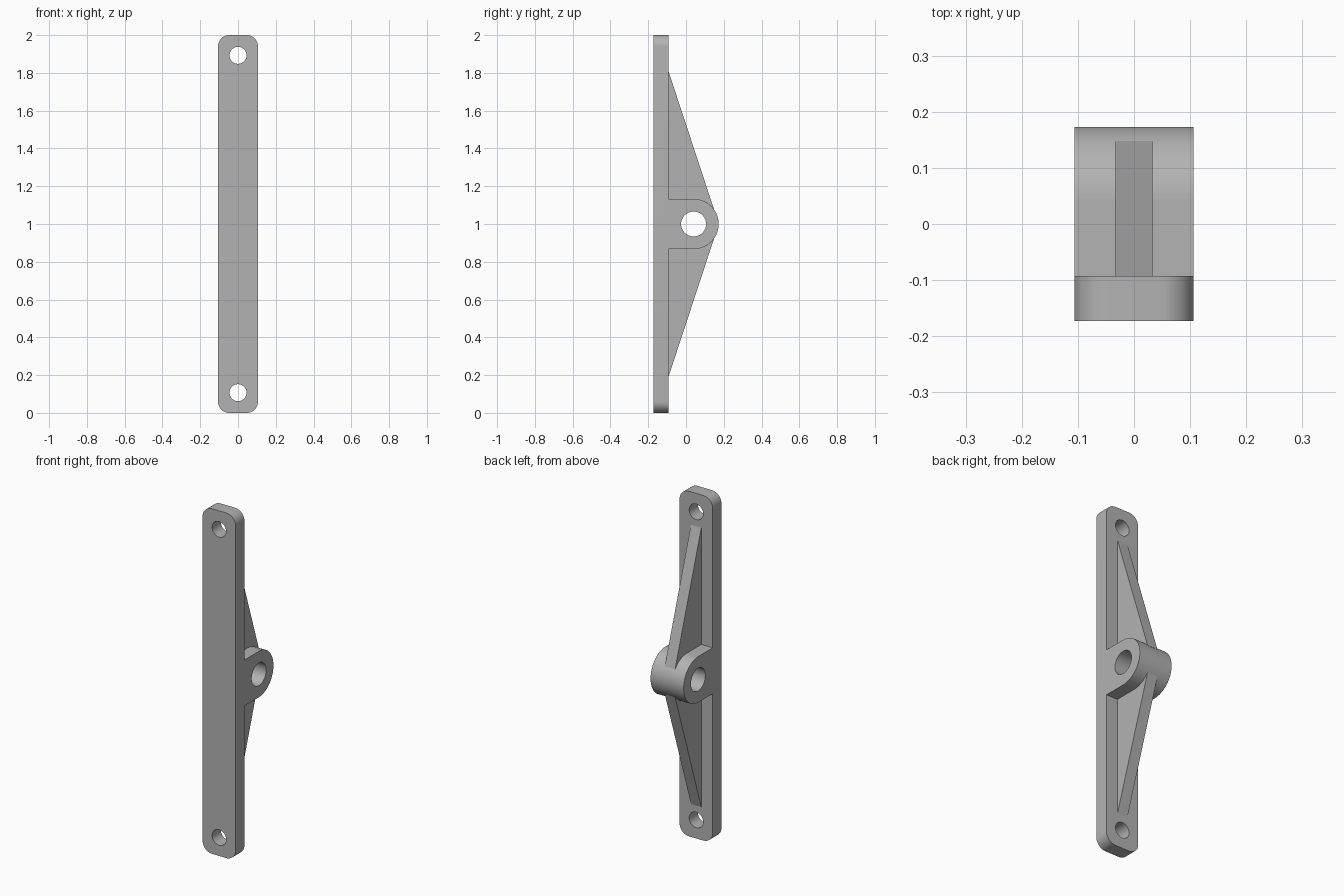
import bpy, bmesh
from math import cos, sin, pi, radians
from mathutils import Matrix

cube = bpy.data.objects.get("Cube")
if cube:
    bpy.data.objects.remove(cube, do_unlink=True)

grey = bpy.data.materials.new("mid_grey")
grey.use_nodes = True
colour = (0.45, 0.45, 0.45, 1)
grey.diffuse_color = colour
grey.node_tree.nodes["Principled BSDF"].inputs["Base Color"].default_value = colour

# Profile planes: FRONT maps (u, v) to (x, z), SIDE maps (u, v) to (y, z)
FRONT = Matrix.Rotation(radians(90), 4, 'X')
SIDE = Matrix(((0, 0, 1, 0), (1, 0, 0, 0), (0, 1, 0, 0), (0, 0, 0, 1)))


def arc(u, v, r, start, end, steps):
    angles = [radians(start + (end - start) * i / steps) for i in range(steps + 1)]
    return [(u + r * cos(a), v + r * sin(a)) for a in angles]


def circle(u, v, r, steps=48):
    return arc(u, v, r, 0, 360, steps)[:-1]


def plate(name, loops, half_depth, matrix):
    """Extrude a filled outline, whose later loops are holes, into a mesh."""
    curve = bpy.data.curves.new(name + "_profile", 'CURVE')
    curve.dimensions = '2D'
    curve.fill_mode = 'BOTH'
    curve.extrude = half_depth
    for loop in loops:
        spline = curve.splines.new('POLY')
        spline.points.add(len(loop) - 1)
        for point, (u, v) in zip(spline.points, loop):
            point.co = (u, v, 0, 1)
        spline.use_cyclic_u = True
    helper = bpy.data.objects.new(name + "_profile", curve)
    bpy.context.collection.objects.link(helper)
    graph = bpy.context.evaluated_depsgraph_get()
    mesh = bpy.data.meshes.new_from_object(helper.evaluated_get(graph))
    bpy.data.objects.remove(helper, do_unlink=True)

    bm = bmesh.new()
    bm.from_mesh(mesh)
    bmesh.ops.remove_doubles(bm, verts=bm.verts, dist=0.0001)
    bmesh.ops.transform(bm, matrix=matrix, verts=bm.verts)
    bmesh.ops.recalc_face_normals(bm, faces=bm.faces)
    bm.to_mesh(mesh)
    bm.free()
    mesh.materials.clear()
    mesh.materials.append(grey)

    obj = bpy.data.objects.new(name, mesh)
    bpy.context.collection.objects.link(obj)
    bpy.ops.object.select_all(action='DESELECT')
    obj.select_set(True)
    bpy.context.view_layer.objects.active = obj
    bpy.ops.object.shade_smooth_by_angle(angle=radians(30))
    return obj


half_width, back, middle = 0.106, -0.093, 1.0

# Long mounting bar with rounded corners and a screw hole at each end
r = 0.06
outline = []
for i, (sx, sz) in enumerate([(1, 1), (-1, 1), (-1, -1), (1, -1)]):
    outline += arc(sx * (half_width - r), middle + sz * (1 - r), r, 90 * i, 90 * i + 90, 12)
holes = [circle(0, middle + s * 0.893, 0.045) for s in (-1, 1)]
plate("mounting_bar", [outline] + holes, 0.04, Matrix.Translation((0, -0.133, 0)) @ FRONT)

# Rounded pivot lug with its bore
lug = [(back, middle - 0.133)] + arc(0.04, middle, 0.133, -90, 90, 48) + [(back, middle + 0.133)]
plate("pivot_lug", [lug, circle(0.04, middle, 0.066)], half_width, SIDE)

# Tapered ribs running from the lug toward both ends of the bar
for s, name in ((1, "upper_rib"), (-1, "lower_rib")):
    rib = [(back, middle + s * 0.08), (0.1475, middle + s * 0.08), (back, middle + s * 0.81)]
    plate(name, [rib], 0.033, SIDE)
